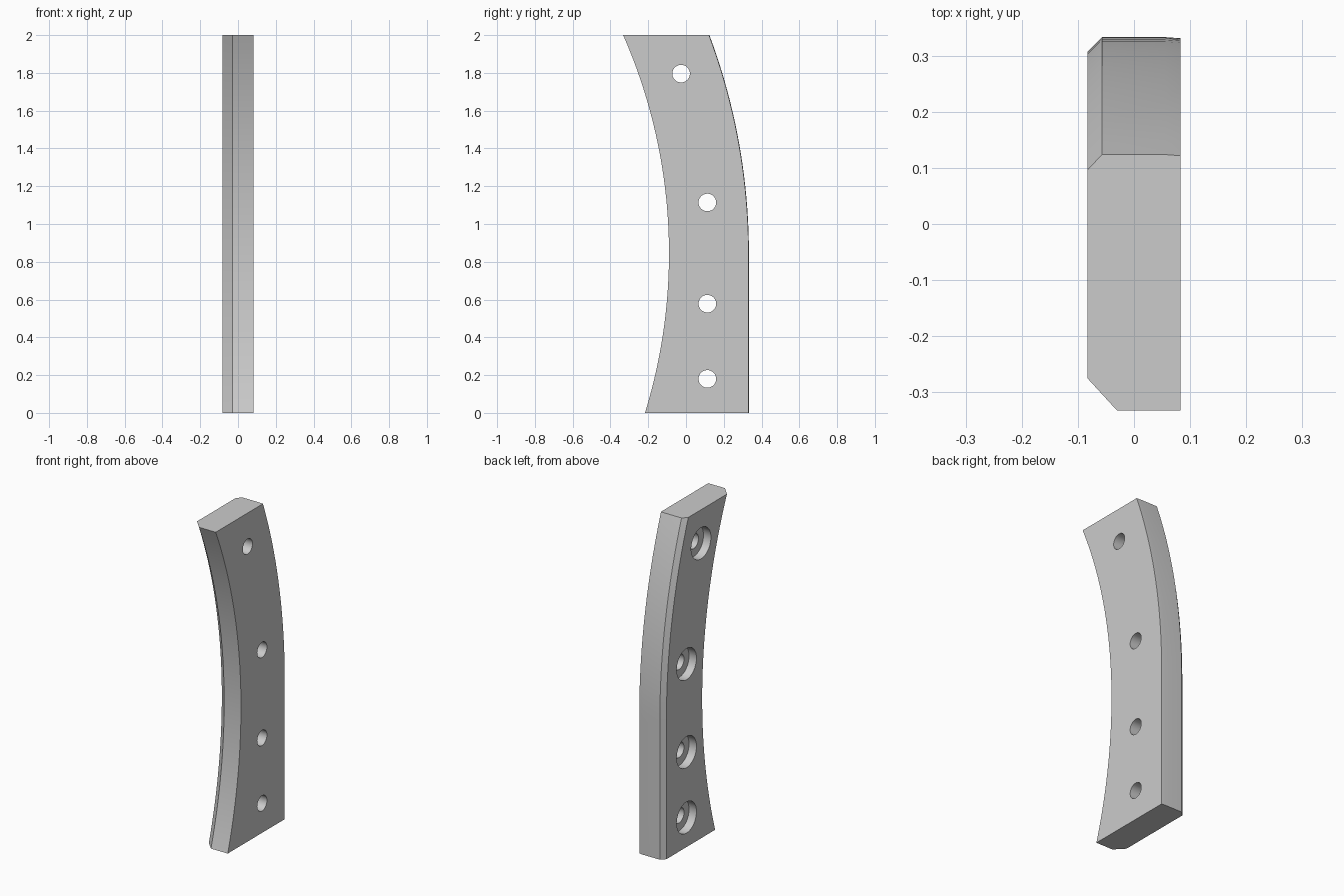
import bpy, bmesh, math
from math import sqrt, cos, sin, tau

if "Cube" in bpy.data.objects:
    bpy.data.objects.remove(bpy.data.objects["Cube"], do_unlink=True)

HALF = 0.083                 # half thickness
ARC_Y, ARC_Z = -2.96, 0.845  # common centre of both edge arcs
R_FRONT, R_BACK = 2.87, 3.293

grey = bpy.data.materials.new("plain grey")
grey.use_nodes = True
grey.diffuse_color = (0.6, 0.6, 0.6, 1)
grey.node_tree.nodes["Principled BSDF"].inputs["Base Color"].default_value = (0.6, 0.6, 0.6, 1)


def make_object(name, bm):
    bmesh.ops.recalc_face_normals(bm, faces=bm.faces)
    mesh = bpy.data.meshes.new(name)
    bm.to_mesh(mesh)
    bm.free()
    mesh.materials.append(grey)
    obj = bpy.data.objects.new(name, mesh)
    bpy.context.collection.objects.link(obj)
    return obj


def loft(bm, rings):
    """Skin closed rings of points and cap both ends."""
    rows = [[bm.verts.new(p) for p in ring] for ring in rings]
    for a, b in zip(rows, rows[1:]):
        for i in range(len(a)):
            j = (i + 1) % len(a)
            bm.faces.new((a[i], a[j], b[j], b[i]))
    bm.faces.new(rows[0])
    bm.faces.new(rows[-1])


def arc_y(radius, z):
    return ARC_Y + sqrt(radius ** 2 - (z - ARC_Z) ** 2)


# Cross-section: x, then radius, with chamfers on the right-hand edges
front = [(-HALF, R_FRONT + 0.053), (-0.03, R_FRONT), (HALF, R_FRONT)]
back = [(HALF, R_BACK - 0.002), (0.055, R_BACK), (-0.057, R_BACK), (-HALF, R_BACK - 0.026)]


# The back edge is straight below the arc centre and curved above it
def section(z):
    return ([(x, arc_y(r, z), z) for x, r in front]
            + [(x, arc_y(r, max(z, ARC_Z)), z) for x, r in back])


N = 20
levels = [ARC_Z * i / N for i in range(N)]
levels += [ARC_Z + (2 - ARC_Z) * i / N for i in range(N + 1)]
bm = bmesh.new()
loft(bm, [section(z) for z in levels])
plate = make_object("curved_plate", bm)

# Counterbored bolt holes: wide on the right side, narrow all the way through
FLOOR = -HALF + 0.05
steps = [(-0.2, 0.095), (FLOOR, 0.095), (FLOOR, 0.0465), (0.2, 0.0465)]
bm = bmesh.new()
for y, z in [(-0.026, 1.796), (0.113, 1.114), (0.113, 0.578), (0.113, 0.18)]:
    loft(bm, [[(x, y + r * cos(tau * i / 64), z + r * sin(tau * i / 64)) for i in range(64)]
              for x, r in steps])
cutter = make_object("bolt_hole_cutter", bm)
cutter.hide_render = True

cut = plate.modifiers.new("bolt holes", "BOOLEAN")
cut.operation = "DIFFERENCE"
cut.solver = "EXACT"
cut.object = cutter
bpy.context.view_layer.objects.active = plate
plate.select_set(True)
bpy.ops.object.modifier_apply(modifier=cut.name)
bpy.data.objects.remove(cutter, do_unlink=True)

# Merge the coplanar strips on the sides, then smooth the curved edges only
bm = bmesh.new()
bm.from_mesh(plate.data)
bmesh.ops.dissolve_limit(bm, angle_limit=0.0005, verts=bm.verts, edges=bm.edges)
bm.to_mesh(plate.data)
bm.free()
bpy.ops.object.shade_smooth_by_angle(angle=math.radians(10))
